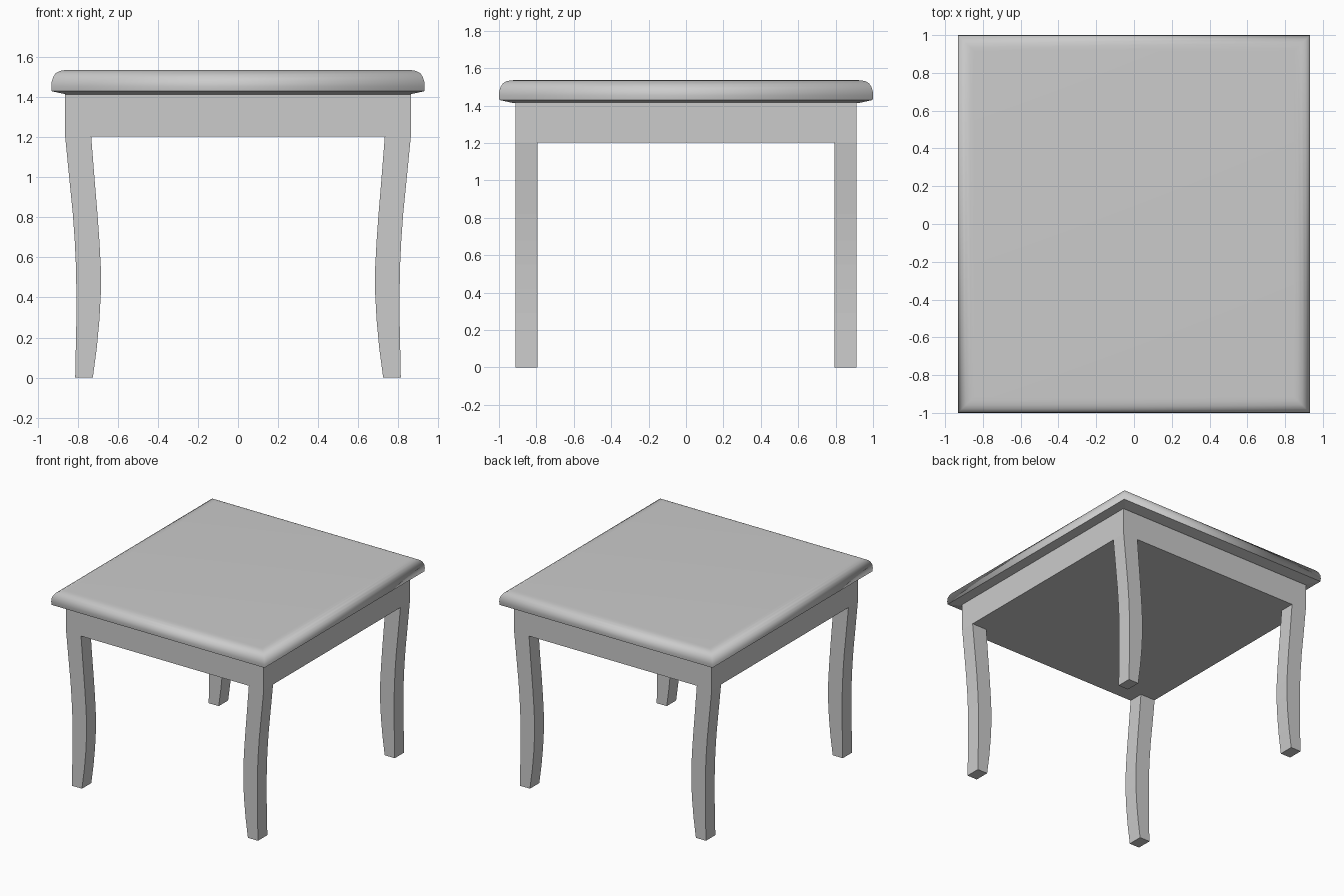
import bpy, bmesh

if "Cube" in bpy.data.objects:
    bpy.data.objects.remove(bpy.data.objects["Cube"])

HX, HY = 0.932, 1.0      # tabletop half sizes
AX, AY = 0.863, 0.912    # apron half sizes
LEG_TOP, APRON_TOP = 1.203, 1.418


def finish(name, bm):
    bmesh.ops.recalc_face_normals(bm, faces=bm.faces)
    mesh = bpy.data.meshes.new(name)
    bm.to_mesh(mesh)
    bm.free()
    obj = bpy.data.objects.new(name, mesh)
    bpy.context.collection.objects.link(obj)
    return obj


def loft(name, rings, smooth=False):
    """Skin a stack of equal-sized rings and cap both ends."""
    bm = bmesh.new()
    loops = [[bm.verts.new(p) for p in ring] for ring in rings]
    for a, b in zip(loops, loops[1:]):
        n = len(a)
        for i in range(n):
            j = (i + 1) % n
            bm.faces.new((a[i], a[j], b[j], b[i])).smooth = smooth
    bm.faces.new(loops[0])
    bm.faces.new(loops[-1]).smooth = smooth
    if smooth:
        # keep the lower lip crisp
        for e in bm.edges:
            if all(v.co.z < 1.44 for v in e.verts):
                e.smooth = False
    return finish(name, bm)


def rect(x0, x1, y0, y1, z):
    return [(x0, y0, z), (x1, y0, z), (x1, y1, z), (x0, y1, z)]


# Tabletop: rounded, mitred edge described as (inset, height)
edge = [(0.08, 1.413), (0.002, 1.430), (0.0, 1.455), (0.002, 1.480),
        (0.010, 1.503), (0.022, 1.520), (0.042, 1.531), (0.065, 1.535),
        (0.085, 1.536)]
loft("tabletop", [rect(d - HX, HX - d, d - HY, HY - d, z) for d, z in edge], True)

# Solid apron block under the top
loft("apron", [rect(-AX, AX, -AY, AY, z) for z in (LEG_TOP, APRON_TOP)])

# Curved legs: (height, outer x, inner x)
profile = [(0.0, 0.813, 0.725), (0.15, 0.810, 0.705), (0.29, 0.807, 0.692),
           (0.42, 0.807, 0.685), (0.55, 0.809, 0.685), (0.68, 0.815, 0.692),
           (0.82, 0.825, 0.702), (1.0, 0.843, 0.717), (LEG_TOP, AX, 0.733)]
for side, sx in (("left", -1), ("right", 1)):
    for end, sy in (("front", -1), ("back", 1)):
        loft(f"{end}_{side}_leg",
             [rect(sx * xi, sx * xo, sy * 0.795, sy * AY, z) for z, xo, xi in profile])
